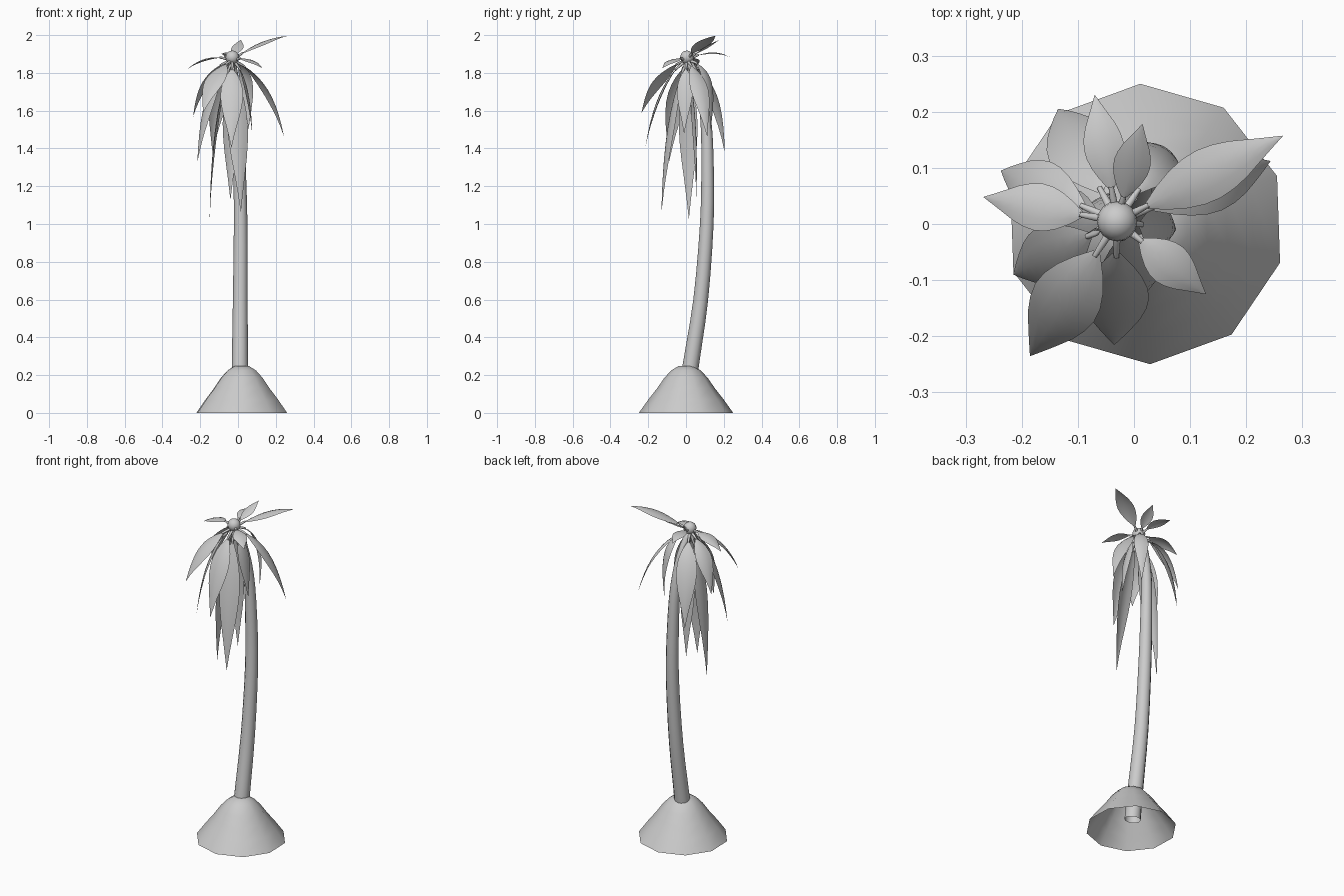
import bpy, bmesh, math
from mathutils import Vector

cube = bpy.data.objects.get("Cube")
if cube:
    bpy.data.objects.remove(cube)

grey = bpy.data.materials.new("light_grey")
grey.use_nodes = True
grey.diffuse_color = (0.6, 0.6, 0.6, 1)
grey.node_tree.nodes["Principled BSDF"].inputs["Base Color"].default_value = (0.6, 0.6, 0.6, 1)


def finish(name, bm):
    mesh = bpy.data.meshes.new(name)
    bm.to_mesh(mesh)
    bm.free()
    mesh.materials.append(grey)
    for p in mesh.polygons:
        p.use_smooth = True
    obj = bpy.data.objects.new(name, mesh)
    bpy.context.collection.objects.link(obj)
    return obj


def bridge(bm, a, b, closed):
    n = len(a)
    for i in range(n if closed else n - 1):
        j = (i + 1) % n
        bm.faces.new((a[i], a[j], b[j], b[i]))


def tube(bm, path, radii, sides, turn=0.0):
    """Open tube following a path with a radius at each point."""
    last = None
    for k, (p, r) in enumerate(zip(path, radii)):
        d = path[min(k + 1, len(path) - 1)] - path[max(k - 1, 0)]
        ref = Vector((1, 0, 0)) if abs(d.z) > 0.7 * d.length else Vector((0, 0, 1))
        v = d.cross(ref).normalized()
        u = v.cross(d).normalized()
        ring = []
        for s in range(sides):
            a = turn + math.tau * s / sides
            ring.append(bm.verts.new(p + r * (math.cos(a) * u + math.sin(a) * v)))
        if last:
            bridge(bm, last, ring, True)
        last = ring
    return last


def bezier(a, b, c, t):
    return a * (1 - t) ** 2 + b * 2 * t * (1 - t) + c * t * t


# Hollow ten-sided mound
bm = bmesh.new()
profile = [(0.25, 0), (0.2, 0.07), (0.153, 0.13), (0.115, 0.185),
           (0.078, 0.225), (0.04, 0.248)]
path = [Vector((0.02, 0, z)) for r, z in profile]
top = tube(bm, path, [r for r, z in profile], 10, math.radians(92))
bm.faces.new(top)
finish("mound", bm)

# Curved trunk, open at the foot
bm = bmesh.new()
knots = [(0.01, 0.0, 0.06), (0.01, 0.025, 0.25), (0.012, 0.078, 0.6),
         (0.014, 0.11, 1.0), (0.008, 0.114, 1.3), (-0.002, 0.105, 1.55),
         (-0.015, 0.07, 1.74), (-0.03, 0.015, 1.86)]
radii = [0.045, 0.043, 0.039, 0.036, 0.033, 0.029, 0.023, 0.018]
knots = [Vector(k) for k in knots]
fine, fine_r = [], []
for k in range(len(knots) - 1):
    p0, p1, p2 = knots[max(k - 1, 0)], knots[k], knots[k + 1]
    p3 = knots[min(k + 2, len(knots) - 1)]
    for t in (0, 0.33, 0.67):
        fine.append(0.5 * (2 * p1 + (p2 - p0) * t + (2 * p0 - 5 * p1 + 4 * p2 - p3) * t ** 2
                           + (3 * p1 - p0 - 3 * p2 + p3) * t ** 3))
        fine_r.append(radii[k] * (1 - t) + radii[k + 1] * t)
fine.append(knots[-1])
fine_r.append(radii[-1])
bm.faces.new(tube(bm, fine, fine_r, 12))
finish("trunk", bm)

# Round bud at the crown
bm = bmesh.new()
bmesh.ops.create_uvsphere(bm, u_segments=16, v_segments=10, radius=0.036)
bmesh.ops.translate(bm, verts=bm.verts, vec=(-0.03, 0.005, 1.882))
finish("crown_bud", bm)

CROWN = Vector((-0.03, 0.005, 1.865))
OUTLINE = [0.12, 0.5, 0.78, 0.95, 1.0, 0.92, 0.75, 0.5, 0.25, 0.01]


def frond(name, tip, reach, lift, width):
    """Stalk plus cambered blade; reach and lift place the bend."""
    tip = Vector(tip)
    flat = Vector((tip.x - CROWN.x, tip.y - CROWN.y, 0))
    bend = CROWN + flat * reach
    bend.z = lift
    side = Vector((-flat.y, flat.x, 0)).normalized()
    start = min(0.24, 0.06 / (2 * (bend - CROWN).length) + 0.03)
    bm = bmesh.new()
    stalk = [bezier(CROWN, bend, tip, start * 1.1 * k / 3) for k in range(4)]
    tube(bm, stalk, [0.008, 0.008, 0.007, 0.005], 6)
    last = None
    for k, w in enumerate(OUTLINE):
        t = start + (1 - start) * k / (len(OUTLINE) - 1)
        p = bezier(CROWN, bend, tip, t)
        tangent = bezier(CROWN, bend, tip, t + 0.01) - p
        up = tangent.cross(side).normalized()
        if up.dot(flat + Vector((0, 0, 1))) < 0:
            up = -up
        half = w * width / 2
        row = [bm.verts.new(p + side * half * s - up * half * 0.2 * s * s)
               for s in (-1, -0.5, 0, 0.5, 1)]
        if last:
            bridge(bm, last, row, False)
        last = row
    finish(name, bm)


# Upper fronds, spreading, then the hanging ones
fronds = [
    ((0.265, 0.157, 1.996), 0.5, 1.985, 0.095),
    ((-0.07, 0.23, 1.885), 0.55, 1.94, 0.072),
    ((0.015, 0.178, 1.975), 0.5, 1.94, 0.066),
    ((-0.268, 0.048, 1.82), 0.55, 1.915, 0.085),
    ((0.128, -0.125, 1.825), 0.55, 1.90, 0.078),
    ((0.243, 0.112, 1.465), 0.72, 1.80, 0.10),
    ((-0.185, -0.235, 1.59), 0.68, 1.83, 0.125),
    ((-0.237, 0.095, 1.57), 0.8, 1.83, 0.10),
    ((-0.215, -0.09, 1.33), 0.8, 1.75, 0.11),
    ((-0.15, 0.015, 1.03), 0.95, 1.62, 0.10),
    ((-0.04, 0.055, 1.13), 1.2, 1.60, 0.09),
    ((0.015, -0.13, 1.065), 0.85, 1.60, 0.115),
    ((-0.035, -0.215, 1.405), 0.75, 1.77, 0.12),
    ((0.055, 0.13, 1.50), 1.25, 1.86, 0.08),
    ((0.075, -0.01, 1.48), 0.9, 1.80, 0.085),
    ((-0.135, 0.205, 1.38), 0.85, 1.78, 0.115),
]
for i, data in enumerate(fronds):
    frond("frond_%02d" % (i + 1), *data)
